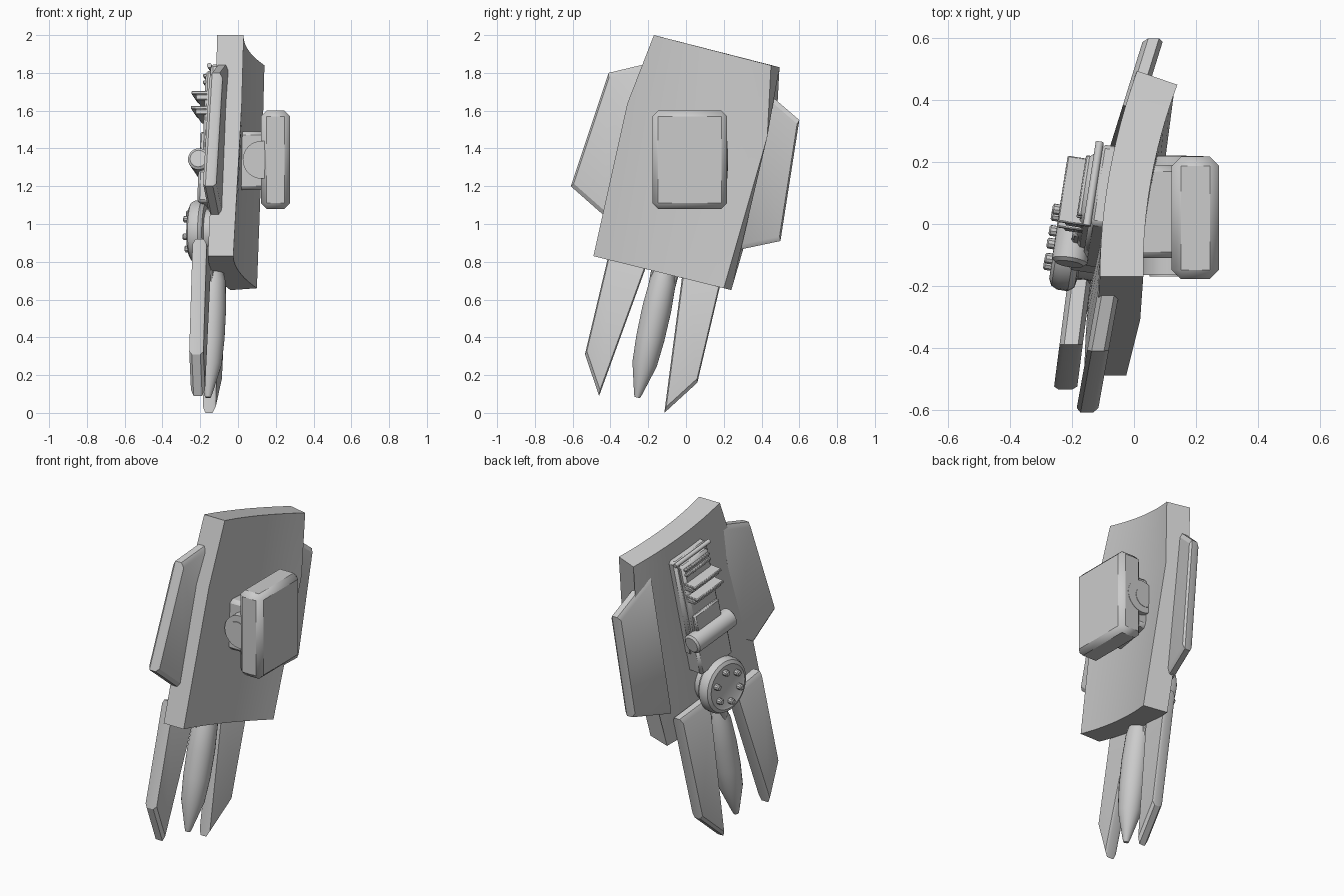
import bpy, bmesh, math
from mathutils import Vector, Matrix

cube = bpy.data.objects.get("Cube")
if cube:
    bpy.data.objects.remove(cube, do_unlink=True)

grey = bpy.data.materials.new("light grey")
grey.use_nodes = True
colour = (0.6, 0.6, 0.6, 1)
grey.diffuse_color = colour
grey.node_tree.nodes["Principled BSDF"].inputs["Base Color"].default_value = colour

# Leaning frame shared by the spindle, hub and rail panel
side = Vector((0.15, 0.97, -0.22)).normalized()
up = Vector((0.04, 0.23, 0.97))
up = (up - side * up.dot(side)).normalized()
out = side.cross(up)
LEAN = Matrix((out, side, up)).transposed().to_4x4()
LEAN.translation = (-0.12, -0.065, 0.96)
WORLD = Matrix()


def finish(name, bm, frame=WORLD, bevel=0, segments=1):
    bmesh.ops.recalc_face_normals(bm, faces=bm.faces[:])
    mesh = bpy.data.meshes.new(name)
    bm.to_mesh(mesh)
    bm.free()
    mesh.materials.append(grey)
    ob = bpy.data.objects.new(name, mesh)
    bpy.context.collection.objects.link(ob)
    ob.matrix_world = frame
    if bevel:
        mod = ob.modifiers.new("Bevel", "BEVEL")
        mod.width = bevel
        mod.segments = segments
        mod.limit_method = "ANGLE"
    bpy.ops.object.select_all(action="DESELECT")
    ob.select_set(True)
    bpy.context.view_layer.objects.active = ob
    bpy.ops.object.shade_smooth_by_angle(angle=math.radians(32))
    return ob


def loft(name, rings, frame=WORLD):
    bm = bmesh.new()
    loops = [[bm.verts.new(p) for p in ring] for ring in rings]
    n = len(loops[0])
    for a, b in zip(loops, loops[1:]):
        for i in range(n):
            j = (i + 1) % n
            bm.faces.new((a[i], a[j], b[j], b[i]))
    bm.faces.new(loops[0])
    bm.faces.new(loops[-1])
    return finish(name, bm, frame)


def box(name, lo, hi, frame=WORLD, bevel=0, segments=1):
    lo, hi = Vector(lo), Vector(hi)
    bm = bmesh.new()
    bmesh.ops.create_cube(bm, size=1)
    for v in bm.verts:
        v.co = (lo + hi) / 2 + Vector(c * d for c, d in zip(v.co, hi - lo))
    return finish(name, bm, frame, bevel, segments)


def turned(name, profile, axis, centre, frame=WORLD, sides=32):
    """Round part: profile holds (position along axis, radius)."""
    rings = []
    for t, r in profile:
        ring = []
        for i in range(sides):
            a = math.tau * i / sides
            p = [r * math.cos(a), r * math.sin(a)]
            p.insert("xyz".index(axis), t)
            ring.append(Vector(p) + Vector(centre))
        rings.append(ring)
    return loft(name, rings, frame)


def blade(name, outline, x0, slope, thick, inset, rim):
    """Flat blade in the y-z plane with chamfered rims on both faces."""
    cy = sum(p[0] for p in outline) / len(outline)
    cz = sum(p[1] for p in outline) / len(outline)
    rings = []
    for dx, k in ((0, inset), (rim, 1), (thick - rim, 1), (thick, inset)):
        ring = []
        for y, z in outline:
            y, z = cy + (y - cy) * k, cz + (z - cz) * k
            ring.append((x0 + slope * y + dx, y, z))
        rings.append(ring)
    return loft(name, rings)


# Curved main plate: edge stations run up the outside, then down the inside
front_edge = [(0.03, -0.17, 2.0), (0.02, -0.31, 1.64), (-0.025, -0.49, 0.83),
              (-0.16, -0.49, 0.83), (-0.12, -0.31, 1.64), (-0.11, -0.17, 2.0)]
back_edge = [(0.14, 0.45, 1.84), (0.13, 0.43, 1.46), (0.10, 0.20, 0.66),
             (-0.04, 0.24, 0.65), (0.0, 0.475, 1.46), (0.01, 0.495, 1.83)]
steps = 12
plate = []
for i in range(steps + 1):
    t = i / steps
    sag = Vector((-0.12 * t * (1 - t), 0, 0))
    plate.append([Vector(a).lerp(Vector(b), t) + sag for a, b in zip(front_edge, back_edge)])
loft("main_plate", plate)

# Side wings and lower fins
blade("front_wing", [(-0.18, 1.855), (-0.41, 1.80), (-0.61, 1.2), (-0.44, 1.05), (-0.3, 1.1)],
      -0.078, 0.18, 0.07, 0.93, 0.015)
blade("back_wing", [(0.38, 1.74), (0.6, 1.55), (0.5, 0.91), (0.24, 0.855)],
      -0.155, 0.31, 0.065, 0.93, 0.015)
blade("front_fin", [(-0.39, 0.92), (-0.535, 0.31), (-0.46, 0.09), (-0.18, 0.86)],
      -0.19, 0.13, 0.075, 0.93, 0.015)
blade("back_fin", [(0.0, 0.88), (-0.115, 0.0), (0.06, 0.16), (0.215, 0.82)],
      -0.165, 0.2, 0.068, 0.93, 0.015)

# Tapered spindle with its neck and side lugs
turned("spindle", [(-0.9, 0.015), (-0.88, 0.022), (-0.72, 0.066), (-0.58, 0.076),
                   (-0.42, 0.078), (-0.27, 0.07), (-0.19, 0.05)], "z", (-0.005, 0, 0), LEAN, 24)
turned("spindle_neck", [(-0.24, 0.012), (-0.1, 0.045)], "z", (-0.06, 0, 0), LEAN, 16)
for s in (-1, 1):
    turned("spindle_lug", [(-0.29, 0.01), (-0.2, 0.014)], "z", (-0.005, s * 0.062, 0), LEAN, 10)

# Round hub with six bolts
turned("hub", [(0.02, 0.12), (-0.045, 0.12), (-0.05, 0.15), (-0.07, 0.165), (-0.105, 0.165),
               (-0.125, 0.155), (-0.135, 0.135), (-0.13, 0.125)], "x", (0, 0, 0), LEAN)
for i in range(6):
    a = math.tau * (i + 0.5) / 6
    turned("hub_bolt", [(-0.12, 0.018), (-0.155, 0.018), (-0.16, 0.012)], "x",
           (0, 0.095 * math.cos(a), 0.095 * math.sin(a)), LEAN, 10)

# Rail panel above the hub
box("lower_block", (-0.085, -0.13, 0.13), (0.03, 0.13, 0.31), LEAN, 0.015)
box("rail_base", (-0.04, -0.135, 0.25), (0.04, 0.135, 0.88), LEAN, 0.015)
box("rail_panel", (-0.07, -0.11, 0.28), (0, 0.11, 0.85), LEAN, 0.015)
box("rail_step", (-0.085, -0.1, 0.4), (-0.05, 0.1, 0.52), LEAN, 0.008)
turned("cross_roller", [(-0.16, 0.045), (-0.15, 0.058), (0.15, 0.058), (0.16, 0.045)],
       "y", (-0.08, 0, 0.36), LEAN, 24)
for z in (0.64, 0.72):
    box("cross_bracket", (-0.115, -0.11, z - 0.03), (-0.05, 0.11, z), LEAN, 0.005)
    box("bracket_lip", (-0.14, -0.11, z), (-0.05, 0.11, z + 0.018), LEAN, 0.004)
for z in (0.78, 0.815):
    box("panel_ridge", (-0.082, -0.1, z), (-0.06, 0.1, z + 0.018), LEAN, 0.004)
turned("top_rod", [(-0.14, 0.013), (0.14, 0.013)], "y", (-0.045, 0, 0.87), LEAN, 12)

# Grip box on the outer face, with its mount and hinge
box("mount_block", (-0.04, -0.11, 1.18), (0.15, 0.19, 1.49), bevel=0.02)
turned("hinge", [(-0.165, 0.1), (0.22, 0.1)], "y", (0.125, 0, 1.34))
turned("hinge_pin", [(-0.17, 0.06), (0.222, 0.06)], "y", (0.11, 0, 1.34))
box("grip_box", (0.122, -0.178, 1.08), (0.275, 0.218, 1.6), bevel=0.03)
